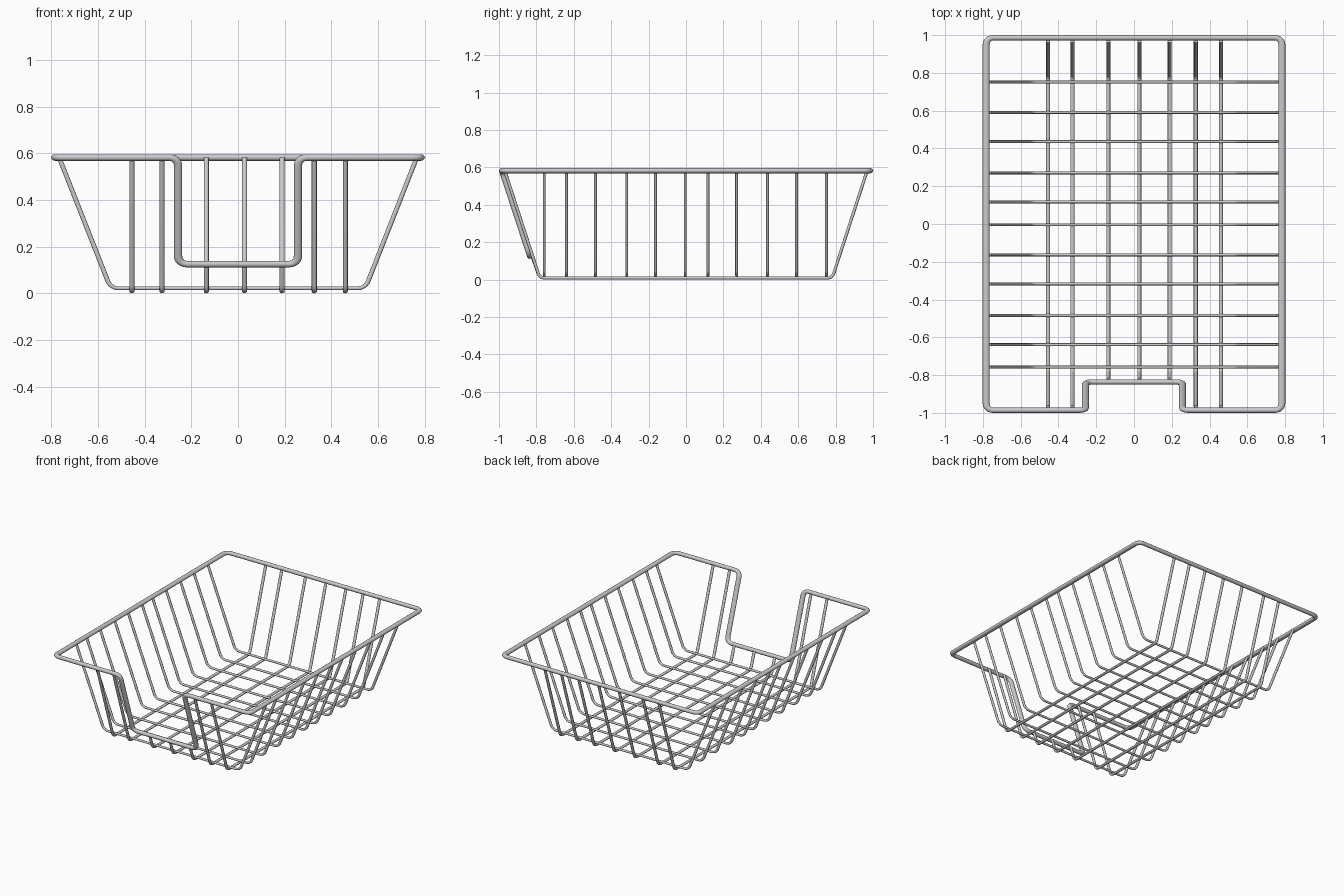
import bpy
from math import radians
from mathutils import Vector

if "Cube" in bpy.data.objects:
    bpy.data.objects.remove(bpy.data.objects["Cube"])

SX = 1.3  # wires are slightly wider across x than across y


def fillet(points, radius, closed=False, steps=6):
    """Round every inner corner of a path."""
    pts = [Vector(p) for p in points]
    out, n = [], len(pts)
    for i, p in enumerate(pts):
        if not closed and i in (0, n - 1):
            out.append(p)
            continue
        a = p + (pts[i - 1] - p).normalized() * radius
        b = p + (pts[(i + 1) % n] - p).normalized() * radius
        for s in range(steps + 1):
            t = s / steps
            w = 0.8 * 2 * t * (1 - t)
            k = (1 - t) ** 2 + w + t * t
            out.append((a * (1 - t) ** 2 + p * w + b * t * t) / k)
    return out


def wire(name, points, r, corner, closed=False):
    """Sweep a round wire along a path with rounded corners."""
    path = fillet(points, corner, closed)
    cu = bpy.data.curves.new(name, 'CURVE')
    cu.dimensions = '3D'
    cu.bevel_depth = r
    cu.bevel_resolution = 4
    cu.use_fill_caps = True
    sp = cu.splines.new('POLY')
    sp.points.add(len(path) - 1)
    for q, p in zip(sp.points, path):
        q.co = (p.x / SX, p.y, p.z, 1)
    sp.use_cyclic_u = closed
    ob = bpy.data.objects.new(name, cu)
    ob.scale.x = SX
    bpy.context.collection.objects.link(ob)
    return ob


# Thick top rim, dipping down into the front notch
X, Y, Z = 0.783, 0.986, 0.582
NX, NY, NZ = 0.257, -0.836, 0.125
wire("rim", [(-X, -Y, Z), (-NX, -Y, Z), (-NX, NY, NZ), (NX, NY, NZ),
             (NX, -Y, Z), (X, -Y, Z), (X, Y, Z), (-X, Y, Z)],
     0.014, 0.038, True)

# Crosswise wires, resting on the lengthwise ones
for i, y in enumerate([0.751, 0.591, 0.436, 0.271, 0.117, -0.004, -0.163,
                       -0.317, -0.484, -0.639, -0.758]):
    wire(f"cross_wire_{i + 1}", [(-0.766, y, 0.58), (-0.546, y, 0.021),
                                 (0.546, y, 0.021), (0.766, y, 0.58)],
         0.0078, 0.033)

# Lengthwise wires; the middle ones stop at the notch bar
for i, x in enumerate([-0.455, -0.326, -0.136, 0.028, 0.189, 0.327, 0.460]):
    front = (x, -0.823, 0.125) if abs(x) < NX else (x, -0.968, 0.58)
    wire(f"length_wire_{i + 1}", [front, (x, -0.782, 0.0083),
                                  (x, 0.782, 0.0083), (x, 0.968, 0.58)],
         0.0083, 0.025)

# Turn the wires into smooth meshes
bpy.ops.object.select_all(action='SELECT')
bpy.context.view_layer.objects.active = bpy.context.selected_objects[0]
bpy.ops.object.convert(target='MESH')
bpy.ops.object.shade_smooth_by_angle(angle=radians(60))
